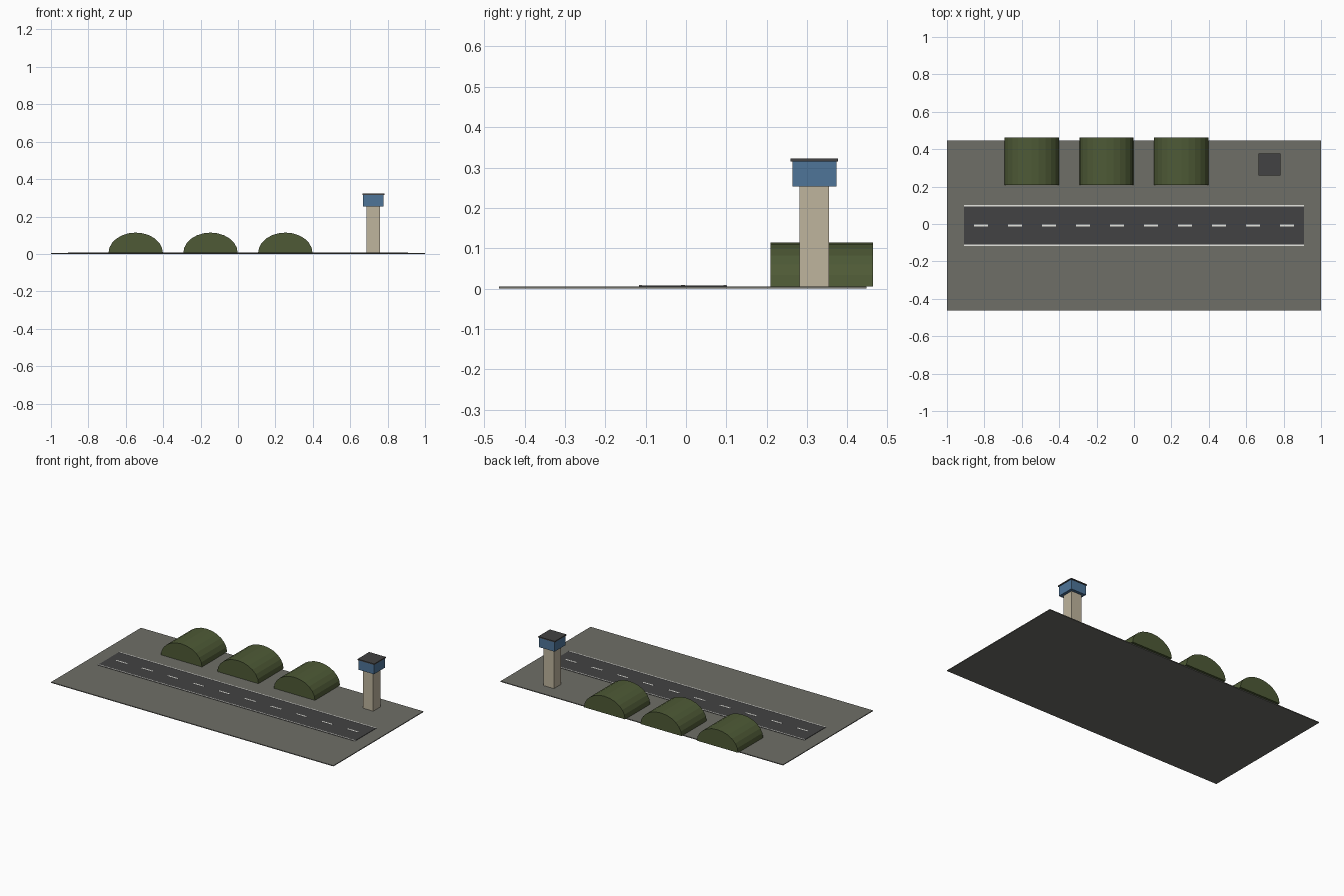
import bpy, bmesh, math

if "Cube" in bpy.data.objects:
    bpy.data.objects.remove(bpy.data.objects["Cube"])


def material(name, rgb):
    """Flat material from 0-255 sRGB values."""
    def lin(c):
        c /= 255
        return c / 12.92 if c <= 0.04045 else ((c + 0.055) / 1.055) ** 2.4
    m = bpy.data.materials.new(name)
    m.diffuse_color = (*[lin(c) for c in rgb], 1)
    m.use_nodes = True
    m.node_tree.nodes["Principled BSDF"].inputs["Base Color"].default_value = m.diffuse_color
    return m


GROUND = material("ground_grey", (110, 110, 103))
ASPHALT = material("asphalt_dark", (66, 66, 67))
WHITE = material("marking_white", (232, 232, 226))
GREEN = material("hangar_green", (78, 90, 54))
BEIGE = material("tower_beige", (191, 181, 158))
BLUE = material("cab_blue", (78, 117, 153))


def finish(name, bm, mat):
    bmesh.ops.recalc_face_normals(bm, faces=bm.faces)
    me = bpy.data.meshes.new(name)
    bm.to_mesh(me)
    bm.free()
    me.materials.append(mat)
    ob = bpy.data.objects.new(name, me)
    bpy.context.collection.objects.link(ob)
    return ob


def box(name, x, y, z0, z1, sx, sy, mat):
    """Box centred on x, y, from z0 to z1, with full widths sx, sy."""
    bm = bmesh.new()
    bmesh.ops.create_cube(bm, size=1)
    for v in bm.verts:
        v.co = (x + v.co.x * sx, y + v.co.y * sy, z0 + (v.co.z + 0.5) * (z1 - z0))
    return finish(name, bm, mat)


def hangar(name, x, y0, y1, z, half, height, mat, n=12):
    """Half-ellipse vault running along y."""
    bm = bmesh.new()
    ring = [bm.verts.new((x + half * math.cos(math.pi * i / n), y0,
                          z + height * math.sin(math.pi * i / n))) for i in range(n + 1)]
    face = bm.faces.new(ring)
    out = bmesh.ops.extrude_face_region(bm, geom=[face], use_keep_orig=True)
    for v in out["geom"]:
        if isinstance(v, bmesh.types.BMVert):
            v.co.y = y1
    return finish(name, bm, mat)


YC = -0.008    # centre line of the airfield
TOP = 0.005    # ground surface

# ground and runway
box("ground", 0, YC, 0, TOP, 2.0, 0.91, GROUND)
box("runway", 0, YC, 0.004, 0.0075, 1.82, 0.218, ASPHALT)

# runway markings
for side, label in ((-1, "front"), (1, "back")):
    box(f"edge_line_{label}", 0, YC + side * 0.105, 0.006, 0.0085, 1.82, 0.007, WHITE)
for i in range(10):
    box(f"centre_dash_{i + 1}", (i - 4.5) * 0.182, YC, 0.006, 0.0085, 0.075, 0.01, WHITE)

# hangars
for i in range(3):
    hangar(f"hangar_{i + 1}", -0.547 + 0.4 * i, 0.209, 0.463, TOP, 0.1455, 0.109, GREEN)

# control tower
TX, TY = 0.724, 0.318
box("tower_shaft", TX, TY, TOP, 0.253, 0.073, 0.073, BEIGE)
box("tower_cab", TX, TY, 0.253, 0.316, 0.109, 0.109, BLUE)
box("tower_roof", TX, TY, 0.315, 0.322, 0.118, 0.118, ASPHALT)
